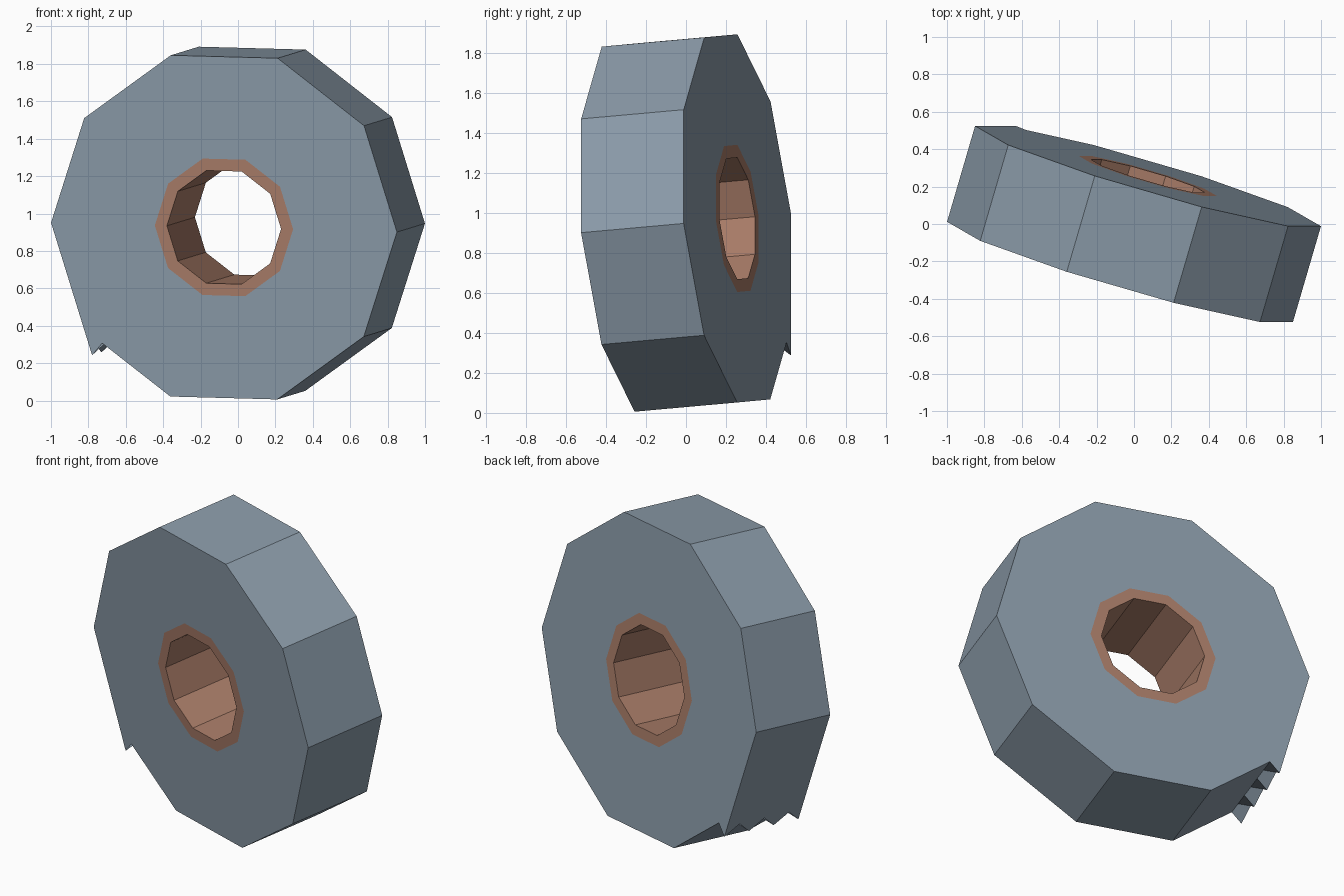
import bpy, bmesh, math
from mathutils import Vector, Matrix

if "Cube" in bpy.data.objects:
    bpy.data.objects.remove(bpy.data.objects["Cube"])

R, RING, HOLE, HALF = 0.963, 0.385, 0.318, 0.268
SIDES = 10

# Tilted frame of the roll: u across, v up, w toward the front
w = -Vector((0.15, 0.513, 0.046)).normalized()
u = Vector((0.925, -0.266, -0.025))
u = (u - w * u.dot(w)).normalized()
v = w.cross(u)
frame = Matrix((u, v, w)).transposed().to_4x4()
frame.translation = (0, 0, 0.949)


def material(name, color):
    m = bpy.data.materials.new(name)
    m.diffuse_color = (*color, 1)
    m.use_nodes = True
    m.node_tree.nodes["Principled BSDF"].inputs["Base Color"].default_value = m.diffuse_color
    return m


def make(name, bm, mat):
    bmesh.ops.recalc_face_normals(bm, faces=bm.faces)
    me = bpy.data.meshes.new(name)
    bm.to_mesh(me)
    bm.free()
    me.materials.append(mat)
    ob = bpy.data.objects.new(name, me)
    ob.matrix_world = frame
    bpy.context.collection.objects.link(ob)
    return ob


def corner(r, k):
    a = 2 * math.pi * k / SIDES
    return Vector((r * math.cos(a), r * math.sin(a), 0))


def tube(name, outer, inner, mat):
    bm = bmesh.new()
    profile = [(outer, HALF), (outer, -HALF), (inner, -HALF), (inner, HALF)]
    rows = [[bm.verts.new(corner(r, k) + Vector((0, 0, z))) for r, z in profile]
            for k in range(SIDES)]
    for k in range(SIDES):
        a, b = rows[k], rows[(k + 1) % SIDES]
        for i in range(4):
            j = (i + 1) % 4
            bm.faces.new((a[i], a[j], b[j], b[i]))
    return make(name, bm, mat)


tape_mat = material("grey blue tape", (0.26, 0.33, 0.40))
core_mat = material("brown cardboard", (0.40, 0.205, 0.14))

# Wound tape and its cardboard core
tube("tape_roll", R, RING, tape_mat)
tube("cardboard_core", RING, HOLE, core_mat)

# Loose tape end: a wedge with a serrated cut across the width
root = corner(R, 6)
along = (root - corner(R, 5)).normalized()
back = (corner(R, 7) - root).normalized()
bm = bmesh.new()
rows = []
for i in range(7):
    z = Vector((0, 0, HALF - 2 * HALF * i / 6))
    length = 0.147 if i % 2 == 0 else 0.075
    rows.append([bm.verts.new(p + z) for p in
                 (root, root + along * length, root + back * 0.125)])
for a, b in zip(rows, rows[1:]):
    for i in range(3):
        j = (i + 1) % 3
        bm.faces.new((a[i], a[j], b[j], b[i]))
bm.faces.new(rows[0])
bm.faces.new(rows[-1])
make("serrated_tape_end", bm, tape_mat)
